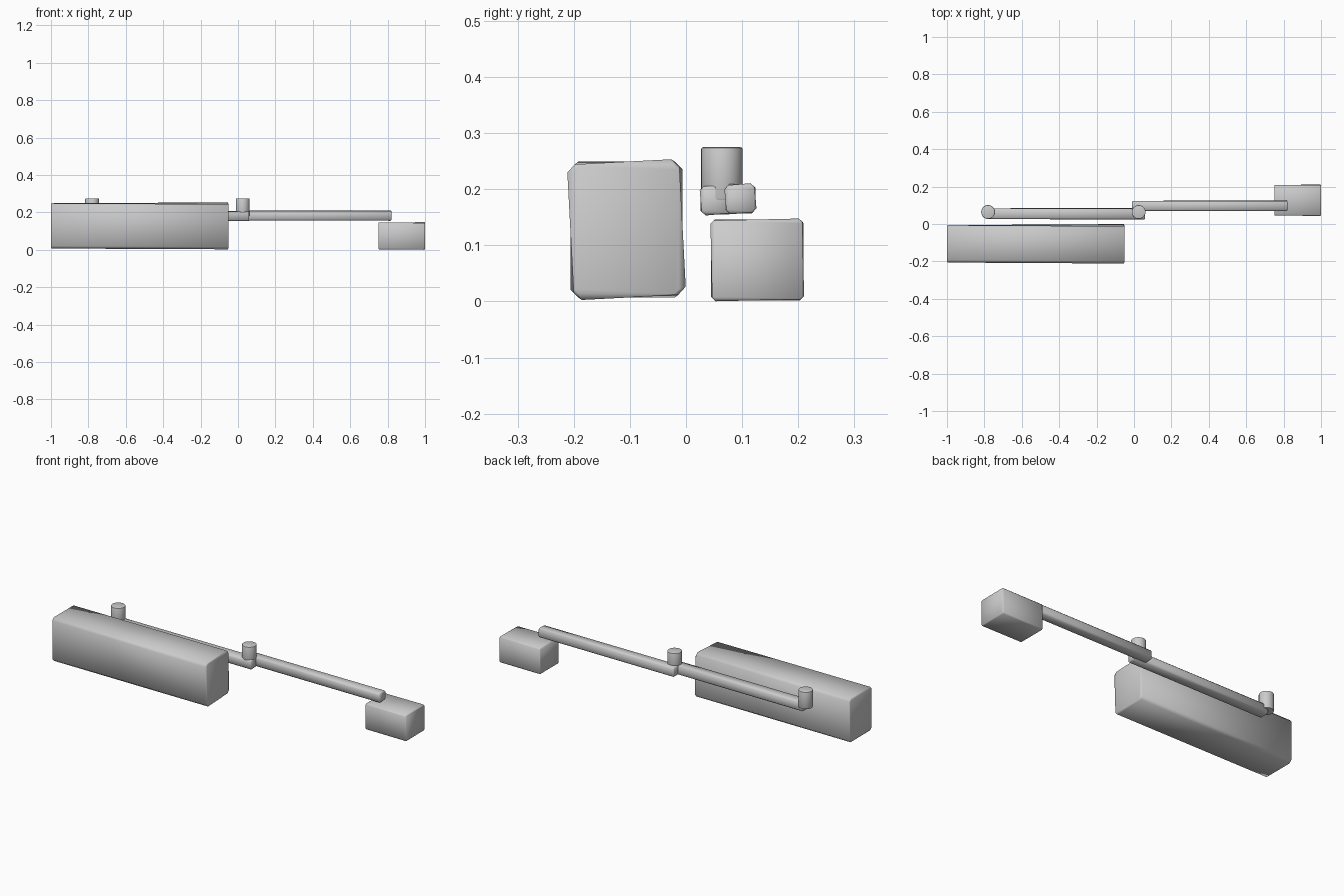
import bpy, bmesh
from math import radians, sin, cos

cube = bpy.data.objects.get("Cube")
if cube:
    bpy.data.objects.remove(cube)

grey = bpy.data.materials.new("plain grey")
grey.use_nodes = True
colour = (0.6, 0.6, 0.6, 1)
grey.diffuse_color = colour
grey.node_tree.nodes["Principled BSDF"].inputs["Base Color"].default_value = colour


def finish(name, bm, angle=60):
    bmesh.ops.recalc_face_normals(bm, faces=bm.faces)
    mesh = bpy.data.meshes.new(name)
    bm.to_mesh(mesh)
    bm.free()
    mesh.materials.append(grey)
    obj = bpy.data.objects.new(name, mesh)
    bpy.context.collection.objects.link(obj)
    bpy.ops.object.select_all(action='DESELECT')
    bpy.context.view_layer.objects.active = obj
    obj.select_set(True)
    bpy.ops.object.shade_smooth_by_angle(angle=radians(angle))


def section(bm, x, centre, half, chamfer, twist):
    """Eight-sided chamfered rectangle across the x axis."""
    cy, cz = centre
    hy, hz = half
    iy, iz = hy - chamfer, hz - chamfer
    outline = [(hy, -iz), (hy, iz), (iy, hz), (-iy, hz),
               (-hy, iz), (-hy, -iz), (-iy, -hz), (iy, -hz)]
    c, s = cos(radians(twist)), sin(radians(twist))
    return [bm.verts.new((x, cy + y * c - z * s, cz + y * s + z * c))
            for y, z in outline]


def bar(name, x0, x1, centre, half, chamfer, twist):
    """Chamfered bar along x whose cross-section twists towards +x."""
    bm = bmesh.new()
    lip = 0.004
    cap = [h - chamfer * 0.5 for h in half]
    rings = [section(bm, x0, centre, cap, chamfer * 0.6, 0),
             section(bm, x0 + lip, centre, half, chamfer, 0),
             section(bm, x1 - lip, centre, half, chamfer, twist),
             section(bm, x1, centre, cap, chamfer * 0.6, 0)]
    for a, b in zip(rings, rings[1:]):
        for i in range(len(a)):
            j = (i + 1) % len(a)
            bm.faces.new((a[i], a[j], b[j], b[i]))
    bm.faces.new(rings[0])
    bm.faces.new(rings[-1])
    finish(name, bm)


def pin(name, x, y, z0, z1, radius):
    """Upright cylinder with a softened rim."""
    bm = bmesh.new()
    bmesh.ops.create_cone(bm, cap_ends=True, segments=32, radius1=radius,
                          radius2=radius, depth=z1 - z0)
    bmesh.ops.translate(bm, verts=bm.verts, vec=(x, y, (z0 + z1) / 2))
    rims = [e for e in bm.edges if abs(e.verts[0].co.z - e.verts[1].co.z) < 1e-5]
    bmesh.ops.bevel(bm, geom=rims, offset=0.004, segments=2, profile=0.5,
                    affect='EDGES')
    finish(name, bm, 35)


# Main housing and end bracket
bar("main_body", -1, -0.05, (-0.106, 0.128), (0.1, 0.121), 0.014, 3)
bar("end_bracket", 0.75, 1, (0.127, 0.074), (0.082, 0.072), 0.006, 1.3)

# Two linked arms
bar("inner_arm", -0.775, 0.06, (0.055, 0.181), (0.029, 0.026), 0.007, 5)
bar("outer_arm", -0.01, 0.82, (0.097, 0.183), (0.027, 0.026), 0.007, 5)

# Pivot pins
for name, x in (("body_pin", -0.78), ("elbow_pin", 0.025)):
    pin(name, x, 0.064, 0.18, 0.275, 0.037)
